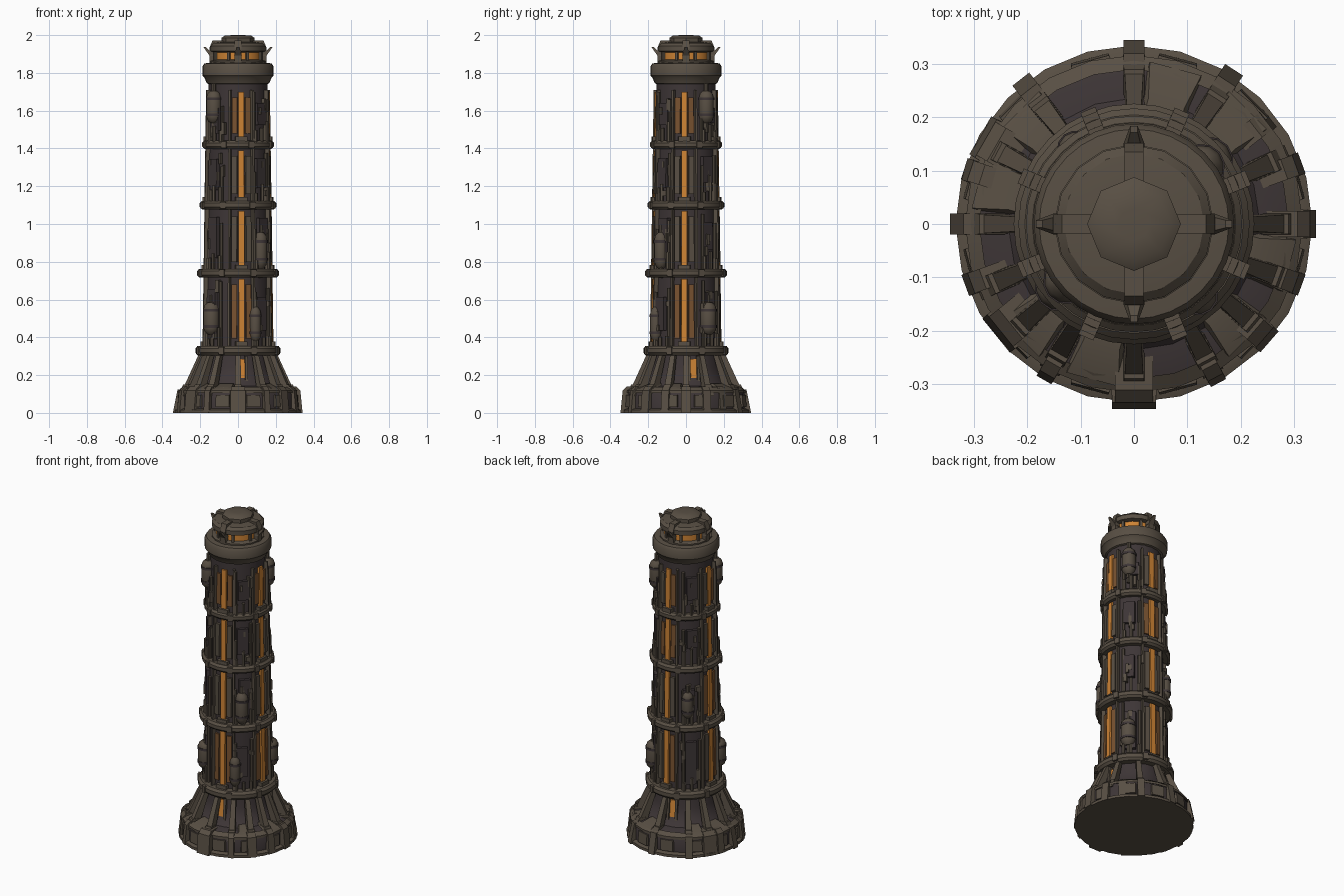
import bpy, bmesh, math, random
from mathutils import Matrix, Vector

random.seed(7)
cube = bpy.data.objects.get("Cube")
if cube:
    bpy.data.objects.remove(cube, do_unlink=True)


def material(name, rgb):
    m = bpy.data.materials.new(name)
    m.use_nodes = True
    m.diffuse_color = (*rgb, 1)
    m.node_tree.nodes["Principled BSDF"].inputs["Base Color"].default_value = (*rgb, 1)
    return m


IRON = material("weathered brown iron", (0.098, 0.078, 0.057))
DARK = material("dark plum metal", (0.047, 0.036, 0.037))
GLOW = material("amber glow", (0.62, 0.23, 0.035))
DULL = material("dim amber", (0.19, 0.085, 0.03))

parts = {}


def part(name, mat):
    return parts.setdefault(name, (bmesh.new(), mat))[0]


def slab(name, mat, az, w, low, high, w_top=None, inset=0.0):
    """Radial block: low and high are (inner radius, outer radius, z)."""
    bm = part(name, mat)
    turn = Matrix.Rotation(math.radians(az), 4, 'Z')
    w_top = w if w_top is None else w_top
    rings = []
    for (r0, r1, z), width in ((low, w), (high, w_top)):
        a, b = width / 2, width / 2 - inset
        rings.append([bm.verts.new(turn @ Vector(p)) for p in
                      ((r0, -a, z), (r1, -b, z), (r1, b, z), (r0, a, z))])
    bot, top = rings
    bm.faces.new(bot[::-1])
    bm.faces.new(top)
    for i in range(4):
        j = (i + 1) % 4
        bm.faces.new((bot[i], bot[j], top[j], top[i]))


def lathe(name, mat, profile, sides, place=None, closed=False):
    """Revolve (radius, z) points; cap the ends unless the profile is a loop."""
    bm = part(name, mat)
    place = place or Matrix()
    loops = [[bm.verts.new(place @ Vector((r * math.cos(2 * math.pi * k / sides),
                                           r * math.sin(2 * math.pi * k / sides), z)))
              for k in range(sides)] for r, z in profile]
    pairs = list(zip(loops, loops[1:]))
    if closed:
        pairs.append((loops[-1], loops[0]))
    else:
        bm.faces.new(loops[0][::-1])
        bm.faces.new(loops[-1])
    for a, b in pairs:
        for k in range(sides):
            n = (k + 1) % sides
            bm.faces.new((a[k], a[n], b[n], b[k]))


def spot(az, r, z):
    a = math.radians(az)
    return Matrix.Translation((r * math.cos(a), r * math.sin(a), z)) @ Matrix.Rotation(a, 4, 'Z')


def shaft_r(z):
    return 0.183 - 0.021 * (z - 0.35) / 1.42


def panel(name, mat, az, w, z0, z1, out, depth=0.03, inset=0.004):
    """Plate that follows the taper of the shaft."""
    a, b = shaft_r(z0), shaft_r(z1)
    slab(name, mat, az, w, (a - depth, a + out, z0), (b - depth, b + out, z1), inset=inset)


def pipe(name, mat, az, r, z0, z1, rad, sides=8):
    lathe(name, mat, [(rad, z0), (rad, z1)], sides, spot(az, r, 0))


# Base plinth, flared skirt and shaft core
lathe("base_plate", IRON, [(0.335, 0), (0.335, 0.016), (0.315, 0.024)], 24)
lathe("base_drum", DARK, [(0.312, 0.01), (0.312, 0.10), (0.295, 0.128), (0.245, 0.142)], 24)
lathe("skirt", DARK, [(0.25, 0.13), (0.205, 0.17), (0.185, 0.24), (0.178, 0.32)], 20)
lathe("shaft_core", DARK, [(0.176, 0.30), (shaft_r(1.77) - 0.007, 1.77), (0.15, 1.84)], 20)

# Base trim: thin rim, wall plates and patches on the shoulder
lathe("base_rim", IRON, [(0.30, 0.112), (0.317, 0.104), (0.317, 0.118), (0.29, 0.136)], 24, closed=True)
for k in range(12):
    az = 30 * k + 15
    slab("base_wall_plate", IRON, az, 0.085, (0.28, 0.322, 0.03), (0.28, 0.318, 0.096), inset=0.006)
    if k % 3:
        slab("shoulder_plate", IRON, az, 0.10, (0.19, 0.302, 0.13), (0.19, 0.235, 0.156), 0.07)

# Base blocks of mixed widths
for az, w, r in ((-90, 0.09, 0.347), (0, 0.06, 0.342), (20, 0.05, 0.335), (-20, 0.05, 0.335),
                 (-41, 0.06, 0.337), (-62, 0.04, 0.338), (-120, 0.04, 0.338), (-141, 0.09, 0.333),
                 (-160, 0.05, 0.337), (150, 0.09, 0.333), (162, 0.05, 0.335), (38, 0.05, 0.325)):
    slab("base_block", IRON, az, w, (0.26, r, 0.0), (0.26, r - 0.012, 0.118), inset=0.004)
    slab("base_block_cap", IRON, az, w * 0.8, (0.24, r - 0.012, 0.118), (0.24, r - 0.035, 0.14))

# Leaning buttresses from the plinth up to the lowest ring
for az in (0, 24, 57, 90, 128, 152, 180, 203, 222, 240, 270, 298, 320, 340):
    slab("buttress", IRON, az, 0.036, (0.245, 0.295, 0.12), (0.18, 0.208, 0.31), 0.026)
    slab("buttress_foot", IRON, az, 0.042, (0.255, 0.318, 0.09), (0.24, 0.29, 0.15), 0.038)
for az in (57, 90, 128, 180):
    slab("buttress_toe", IRON, az, 0.04, (0.28, 0.345, 0.0), (0.28, 0.32, 0.125))

# Ring bands around the shaft
for z, r, h in ((0.33, 0.226, 0.025), (0.74, 0.217, 0.023), (1.10, 0.203, 0.022), (1.42, 0.19, 0.022)):
    loop = [(r - 0.06, z - h), (r - 0.012, z - h), (r, z - h * 0.45), (r, z + h * 0.45),
            (r - 0.012, z + h), (r - 0.06, z + h)]
    lathe("ring_band", IRON, loop, 32, closed=True)
    for k in range(8):
        slab("ring_clamp", IRON, 45 * k + 22, 0.03, (r - 0.03, r + 0.005, z - h * 0.8),
             (r - 0.03, r + 0.005, z + h * 0.8))
lathe("upper_collar", IRON, [(0.14, 1.735), (0.165, 1.745), (0.178, 1.775), (0.188, 1.785), (0.188, 1.835),
                             (0.178, 1.85), (0.13, 1.856)], 32)

# Shaft sections between the rings: glowing slots, frames, panels and pipes
sections = ((0.365, 0.71), (0.77, 1.07), (1.13, 1.39), (1.45, 1.70))
for i, (z0, z1) in enumerate(sections):
    for q in range(4):
        az = 90 * q - 3 + (9 if q == 3 else 0)
        panel("glow_slot", GLOW, az, 0.038, z0, z1, 0.002)
        for s in (-1, 1):
            lit = (i in (0, 3) and s > 0) or (i + q) % 3 == 0
            panel("dim_panel" if lit else "slot_plate", DULL if lit else IRON,
                  az + s * 12.5, 0.036, z0 + 0.03, z1 - 0.03, 0.0 if lit else 0.006)
            panel("slot_frame", IRON, az + s * 21, 0.018, z0 - 0.01, z1 + 0.01, 0.013)
        panel("slot_sill", IRON, az, 0.07, z0 - 0.02, z0 + 0.012, 0.014)
        # Diagonal faces carry a plate with pipes on both sides
        mid = 90 * q + 45
        panel("wall_plate", IRON if (i + q) % 2 else DARK, mid + random.uniform(-5, 5), 0.07,
              z0 + random.uniform(0.02, 0.1), z1 - random.uniform(0.02, 0.1), 0.009)
        for s in (-1, 1):
            pipe("wall_pipe", DARK if s > 0 else IRON, mid + s * 15, shaft_r(z1) + 0.004,
                 z0 - 0.02, z1 - random.uniform(0, 0.12), 0.010)
    # Small scattered fittings
    for k in range(18):
        az = 90 * random.randrange(4) + 45 + random.uniform(-20, 20)
        z = random.uniform(z0, z1 - 0.07)
        panel("fitting", random.choice((IRON, IRON, DARK)) and IRON, az, random.uniform(0.015, 0.035),
              z, z + random.uniform(0.02, 0.07), random.uniform(0.008, 0.02))
    # Stub pipes rising out of each ring
    for k in range(12):
        az = 90 * (k % 4) + 45 + (k // 4 - 1) * 13
        pipe("stub_pipe", IRON, az, shaft_r(z0) + 0.009, z0 - 0.02, z0 + random.uniform(0.03, 0.1), 0.010, 6)

# Narrow glowing slits in the skirt
for q in range(4):
    az = 90 * q + (6 if q == 3 else 12)
    slab("skirt_slit", GLOW, az, 0.032, (0.17, 0.199, 0.185), (0.16, 0.187, 0.285))
    for s in (-1, 1):
        slab("skirt_slit_frame", IRON, az + s * 7, 0.014, (0.17, 0.21, 0.17), (0.16, 0.198, 0.30))

# Rounded tank pods with straps
for az, z, h, rad in ((40, 1.62, 0.085, 0.04), (220, 1.62, 0.085, 0.04), (40, 0.50, 0.085, 0.043),
                      (220, 0.50, 0.085, 0.043), (-48, 0.86, 0.095, 0.036), (-60, 0.47, 0.09, 0.03),
                      (128, 0.88, 0.08, 0.032)):
    c = shaft_r(z) + 0.003
    lathe("tank_pod", IRON, [(rad * 0.45, -h), (rad * 0.85, -h * 0.82), (rad, -h * 0.6), (rad, h * 0.6),
                             (rad * 0.85, h * 0.82), (rad * 0.45, h)], 12, spot(az, c, z))
    pipe("tank_pipe", IRON, az, c, z - h - 0.05, z + h + 0.04, 0.011)
    for s in (-1, 1):
        lathe("tank_strap", DARK, [(rad + 0.003, s * h * 0.5 - 0.007), (rad + 0.003, s * h * 0.5 + 0.007)],
              12, spot(az, c, z))

# Lantern room, corner posts and horned fins
lathe("lantern_glow", GLOW, [(0.125, 1.85), (0.125, 1.925)], 16)
lathe("lantern_sill", IRON, [(0.15, 1.845), (0.15, 1.862), (0.128, 1.87)], 16)
for k in range(8):
    slab("lantern_post", IRON, 45 * k + 22.5, 0.016, (0.11, 0.136, 1.85), (0.11, 0.136, 1.925))
for k in range(4):
    slab("horn_post", IRON, 90 * k, 0.036, (0.11, 0.15, 1.85), (0.11, 0.152, 1.93))
    slab("horn", IRON, 90 * k, 0.04, (0.12, 0.15, 1.89), (0.172, 0.184, 1.938), 0.014)
    slab("cap_rib", IRON, 90 * k, 0.036, (0.06, 0.152, 1.93), (0.06, 0.135, 1.972))

# Roof cap and top knob
lathe("roof_cap", IRON, [(0.125, 1.908), (0.148, 1.915), (0.148, 1.942), (0.132, 1.957), (0.09, 1.963)], 16)
lathe("top_knob", IRON, [(0.088, 1.955), (0.088, 1.985), (0.07, 1.997), (0.03, 2.0)], 8)

# Turn every collected part into an object
for name, (bm, mat) in parts.items():
    bmesh.ops.recalc_face_normals(bm, faces=bm.faces)
    mesh = bpy.data.meshes.new(name)
    bm.to_mesh(mesh)
    bm.free()
    mesh.materials.append(mat)
    obj = bpy.data.objects.new(name, mesh)
    bpy.context.collection.objects.link(obj)
    bpy.ops.object.select_all(action='DESELECT')
    obj.select_set(True)
    bpy.context.view_layer.objects.active = obj
    bpy.ops.object.shade_smooth_by_angle(angle=math.radians(35))
